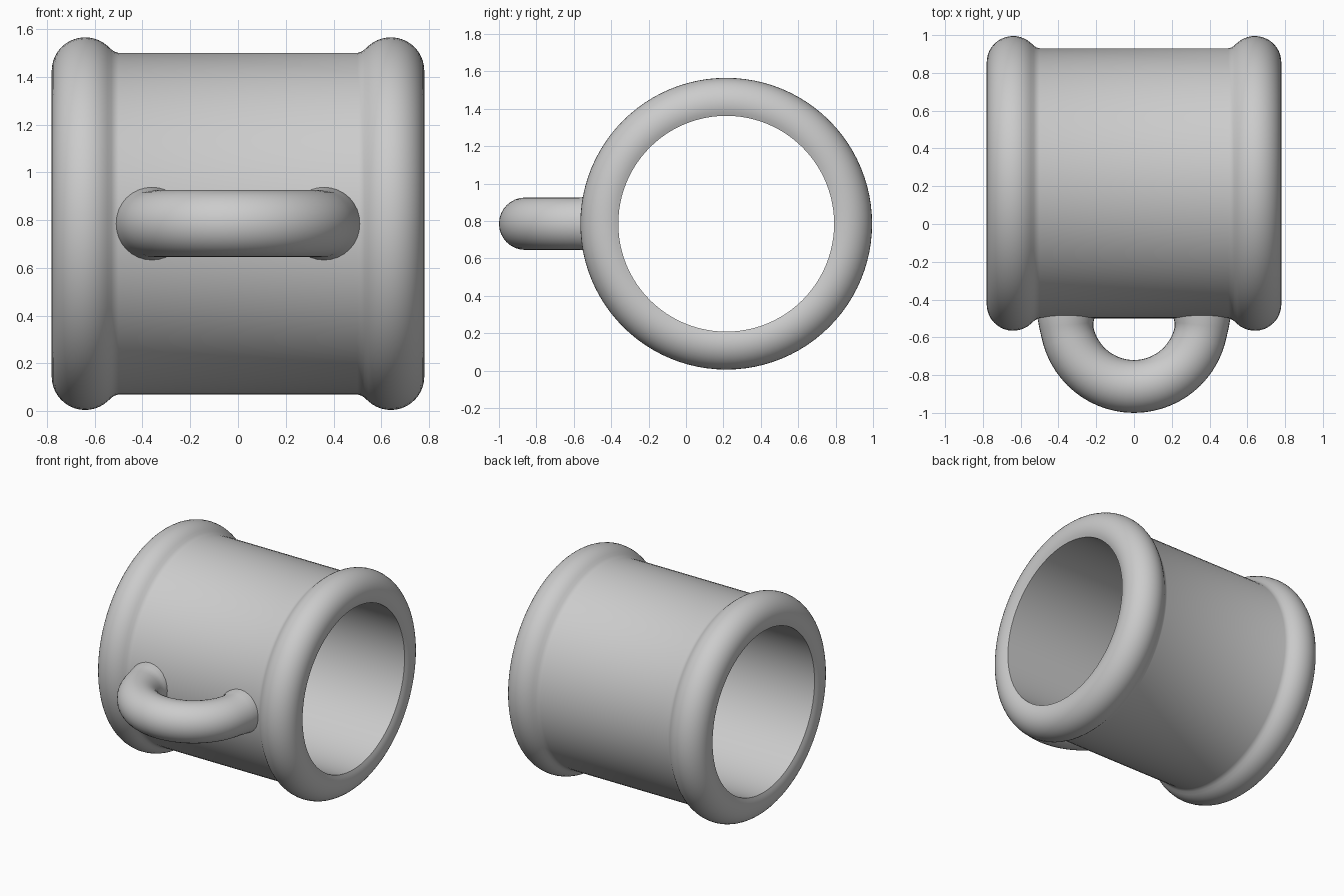
import bpy, bmesh
from math import sin, cos, pi, radians, asin
from mathutils import Vector

if "Cube" in bpy.data.objects:
    bpy.data.objects.remove(bpy.data.objects["Cube"])

CENTRE = Vector((0, 0.215, 0.785))
BORE, WALL = 0.577, 0.715      # inner and outer radius of the barrel
RIM, TUBE = 0.64, 0.14         # rim centre (x and radius), tube radius


def loft(name, rings, closed):
    """Skin a list of equally sized point rings; wrap around or cap the ends."""
    bm = bmesh.new()
    loops = [[bm.verts.new(p) for p in ring] for ring in rings]
    n = len(loops[0])
    for i in range(len(loops) if closed else len(loops) - 1):
        a, b = loops[i], loops[(i + 1) % len(loops)]
        for j in range(n):
            k = (j + 1) % n
            bm.faces.new((a[j], a[k], b[k], b[j]))
    if not closed:
        bm.faces.new(loops[0])
        bm.faces.new(loops[-1])
    bmesh.ops.recalc_face_normals(bm, faces=bm.faces)
    mesh = bpy.data.meshes.new(name)
    bm.to_mesh(mesh)
    bm.free()
    obj = bpy.data.objects.new(name, mesh)
    bpy.context.collection.objects.link(obj)
    bpy.ops.object.select_all(action='DESELECT')
    obj.select_set(True)
    bpy.context.view_layer.objects.active = obj
    bpy.ops.object.shade_smooth_by_angle(angle=radians(40))
    return obj


# Barrel with a rounded rim at both ends, turned about the x axis
start, end = asin((BORE - RIM) / TUBE), radians(132)
half = []
for i in range(19):
    a = start + (end - start) * i / 18
    half.append((RIM + TUBE * cos(a), RIM + TUBE * sin(a)))
half += [(0.53, 0.729), (0.517, 0.72), (0.5, WALL)]
profile = half + [(-x, r) for x, r in reversed(half)]
SEG = 96
rings = []
for s in range(SEG):
    t = 2 * pi * s / SEG
    rings.append([CENTRE + Vector((x, r * cos(t), r * sin(t))) for x, r in profile])
loft("barrel", rings, True)

# Handle: half ring whose roots flare and sink into the barrel wall
R = 0.36
path = [(Vector((R, -0.42, 0)), 0, 0.155), (Vector((R, -0.492, 0)), 0, 0.152)]
for i in range(1, 32):
    a = pi * i / 32
    r = TUBE + (0.004 if i in (1, 31) else 0)
    path.append((Vector((R * cos(a), -0.5 - R * sin(a), 0)), a, r))
path += [(Vector((-R, -0.492, 0)), pi, 0.152), (Vector((-R, -0.42, 0)), pi, 0.155)]
rings = []
for p, a, r in path:
    out = Vector((cos(a), -sin(a), 0))
    rings.append([p + Vector((0, 0, CENTRE.z)) + out * r * cos(2 * pi * j / 32)
                  + Vector((0, 0, r * sin(2 * pi * j / 32))) for j in range(32)])
loft("handle", rings, False)
